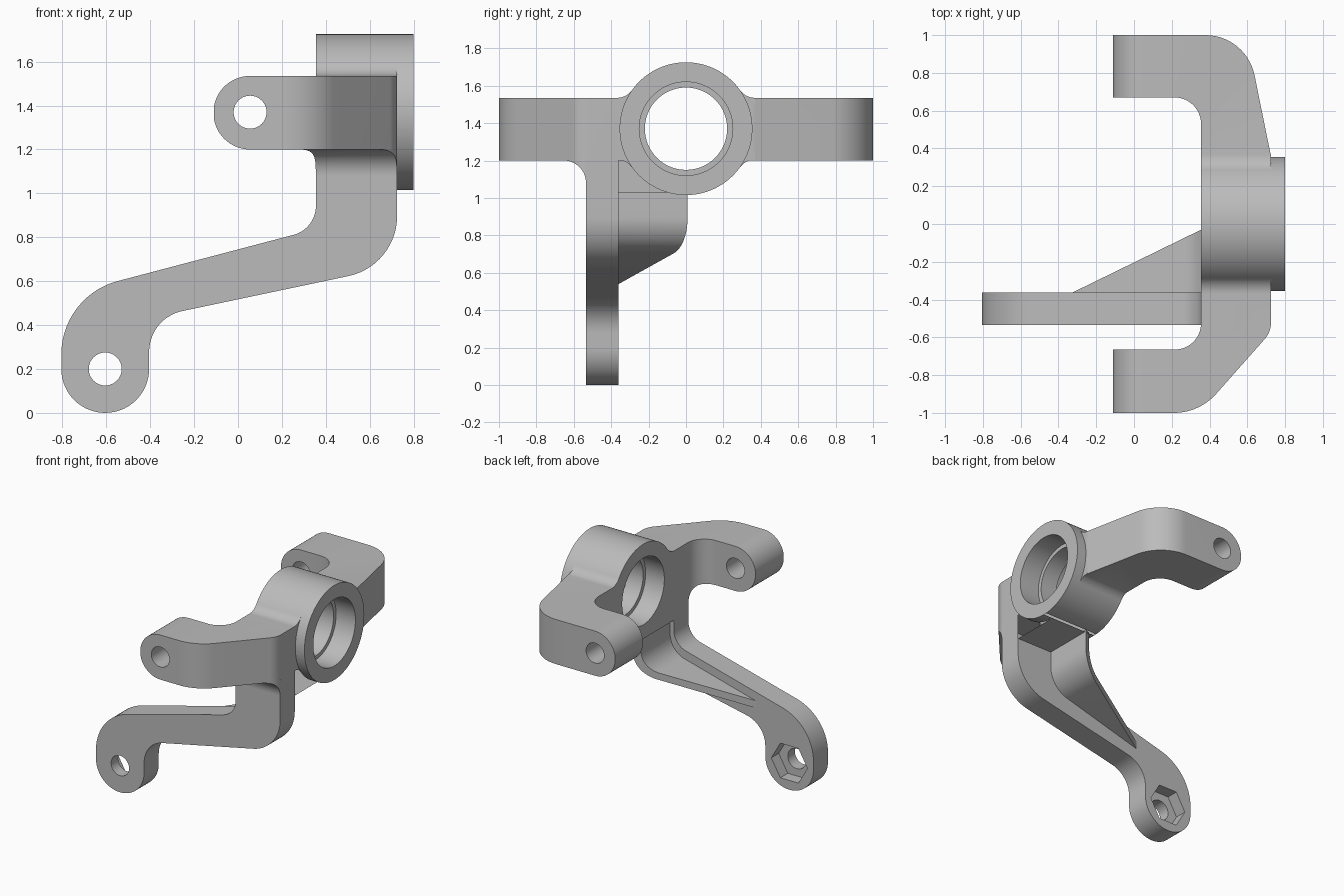
import bpy, bmesh, math
from mathutils import Vector

cube = bpy.data.objects.get("Cube")
if cube:
    bpy.data.objects.remove(cube, do_unlink=True)

steel = bpy.data.materials.new("plain_grey")
steel.use_nodes = True
GREY = (0.5, 0.5, 0.5, 1)
steel.diffuse_color = GREY
steel.node_tree.nodes["Principled BSDF"].inputs["Base Color"].default_value = GREY


def rounded(corners, steps=14):
    """Polygon whose corners (u, v, radius) are filleted."""
    out = []
    for i, c in enumerate(corners):
        p = Vector(c[:2])
        r = c[2] if len(c) > 2 else 0
        if not r:
            out.append(p)
            continue
        a = (Vector(corners[i - 1][:2]) - p).normalized()
        b = (Vector(corners[(i + 1) % len(corners)][:2]) - p).normalized()
        half = a.angle(b) / 2
        mid = p + (a + b).normalized() * r / math.sin(half)
        t = r / math.tan(half)
        start, end = p + a * t - mid, p + b * t - mid
        sweep = start.angle_signed(end)
        for k in range(steps + 1):
            s = -sweep * k / steps
            out.append(mid + Vector((start.x * math.cos(s) - start.y * math.sin(s),
                                     start.x * math.sin(s) + start.y * math.cos(s))))
    return out


def circle(u, v, r, n=64, turn=0):
    return [(u + r * math.cos(turn + math.tau * k / n),
             v + r * math.sin(turn + math.tau * k / n)) for k in range(n)]


def prism(name, pts, axis, lo, hi):
    """Extrude a 2D outline along the axis."""
    place = {"x": lambda u, v, w: (w, u, v),
             "y": lambda u, v, w: (u, w, v),
             "z": lambda u, v, w: (u, v, w)}[axis]
    bm = bmesh.new()
    bottom = [bm.verts.new(place(p[0], p[1], lo)) for p in pts]
    top = [bm.verts.new(place(p[0], p[1], hi)) for p in pts]
    bm.faces.new(bottom)
    bm.faces.new(top)
    for i in range(len(pts)):
        bm.faces.new((bottom[i - 1], bottom[i], top[i], top[i - 1]))
    bmesh.ops.recalc_face_normals(bm, faces=bm.faces)
    mesh = bpy.data.meshes.new(name)
    bm.to_mesh(mesh)
    bm.free()
    mesh.materials.append(steel)
    obj = bpy.data.objects.new(name, mesh)
    bpy.context.collection.objects.link(obj)
    return obj


def combine(target, other, how):
    """Apply a boolean and drop the second shape."""
    mod = target.modifiers.new(how, "BOOLEAN")
    mod.operation, mod.solver, mod.object = how, "EXACT", other
    bpy.context.view_layer.objects.active = target
    bpy.ops.object.modifier_apply(modifier=mod.name)
    bpy.data.objects.remove(other, do_unlink=True)


AXLE_Z, FORK_LOW, FORK_HIGH = 1.37, 1.2, 1.535
INNER, OUTER = 0.355, 0.725
HUB_R, BLEND = 0.355, 0.1

# Fork: plan outline with rounded arm tips
plan = rounded([(-0.11, 1), (0.595, 1, 0.265), (OUTER, 0.36), (OUTER, -0.572, 0.13),
                (0.346, -1, 0.3), (-0.11, -1), (-0.11, -0.665),
                (INNER, -0.665, 0.14), (INNER, 0.67, 0.14), (-0.11, 0.67)])
body = prism("knuckle_body", plan, "z", FORK_LOW, FORK_HIGH)
tips = rounded([(-0.112, FORK_LOW, 0.167), (1, FORK_LOW), (1, FORK_HIGH),
                (-0.112, FORK_HIGH, 0.167)])
combine(body, prism("arm_tips", tips, "y", -2, 2), "INTERSECT")

# Hub barrel
combine(body, prism("hub", circle(0, AXLE_Z, HUB_R, 96), "x", INNER, 0.8), "UNION")

# Blends between hub and fork arms
half_height = FORK_HIGH - AXLE_Z
cz = half_height + BLEND
cy = math.sqrt((HUB_R + BLEND) ** 2 - cz ** 2)
stop = math.atan2(-cz, -cy)
for sy in (-1, 1):
    for sz in (-1, 1):
        pts = [(sy * 0.25, AXLE_Z + sz * 0.12), (sy * cy, AXLE_Z + sz * 0.12)]
        for k in range(11):
            a = -math.pi / 2 + (stop + math.pi / 2) * k / 10
            pts.append((sy * (cy + BLEND * math.cos(a)),
                        AXLE_Z + sz * (cz + BLEND * math.sin(a))))
        combine(body, prism("hub_blend", pts, "x", INNER, OUTER), "UNION")

# Steering leg
leg = rounded([(-0.805, 0, 0.2), (-0.405, 0, 0.2), (-0.405, 0.432, 0.19),
               (OUTER, 0.67, 0.28), (OUTER, FORK_LOW), (INNER, FORK_LOW),
               (INNER, 0.838, 0.137), (-0.805, 0.533, 0.345)])
combine(body, prism("steering_leg", leg, "y", -0.535, -0.362), "UNION")

# Block under the hub
block = [(-0.365, 1.015), (0, 1.015), (0, 1.3), (-0.365, 1.3)]
combine(body, prism("hub_block", block, "x", INNER, OUTER), "UNION")

# Curved fillet where the leg meets the underside of the fork
cove = rounded([(-0.655, FORK_LOW), (-0.535, FORK_LOW, 0.119), (-0.535, 1.08),
                (-0.5, 1.08), (-0.5, 1.22), (-0.655, 1.22)])
fillet = prism("leg_fillet", cove, "x", 0.25, 0.8)
combine(fillet, prism("fillet_plan", plan, "z", 1, 1.3), "INTERSECT")
combine(body, fillet, "UNION")

# Tapered stiffening rib behind the leg
rib_side = rounded([(-0.5, 0.491), (0.435, 0.745, 0.2), (0.435, 1.03),
                    (0.385, 1.03), (0.385, 0.782, 0.16), (-0.5, 0.547)])
rib = prism("rib", rib_side, "y", -0.5, 0.1)
wedge = [(-0.402, -0.4), (0.46, -0.4), (0.46, 0.021)]
combine(rib, prism("rib_taper", wedge, "z", 0, 2), "INTERSECT")
combine(body, rib, "UNION")

# Bore with a bearing seat on each side
for r, lo, hi in ((0.22, 0.2, 1), (0.25, 0.2, 0.51), (0.25, 0.64, 1)):
    combine(body, prism("bore", circle(0, AXLE_Z, r, 80), "x", lo, hi), "DIFFERENCE")

# Pivot holes, leg hole and hexagonal nut pocket
combine(body, prism("pivot_hole", circle(0.055, AXLE_Z, 0.075, 40), "y", -2, 2), "DIFFERENCE")
combine(body, prism("leg_hole", circle(-0.605, 0.2, 0.075, 40), "y", -2, 0), "DIFFERENCE")
combine(body, prism("nut_pocket", circle(-0.605, 0.2, 0.15, 6), "y", -0.45, 0), "DIFFERENCE")

bpy.ops.object.select_all(action="DESELECT")
body.select_set(True)
bpy.context.view_layer.objects.active = body
bpy.ops.object.shade_smooth_by_angle(angle=math.radians(30))
